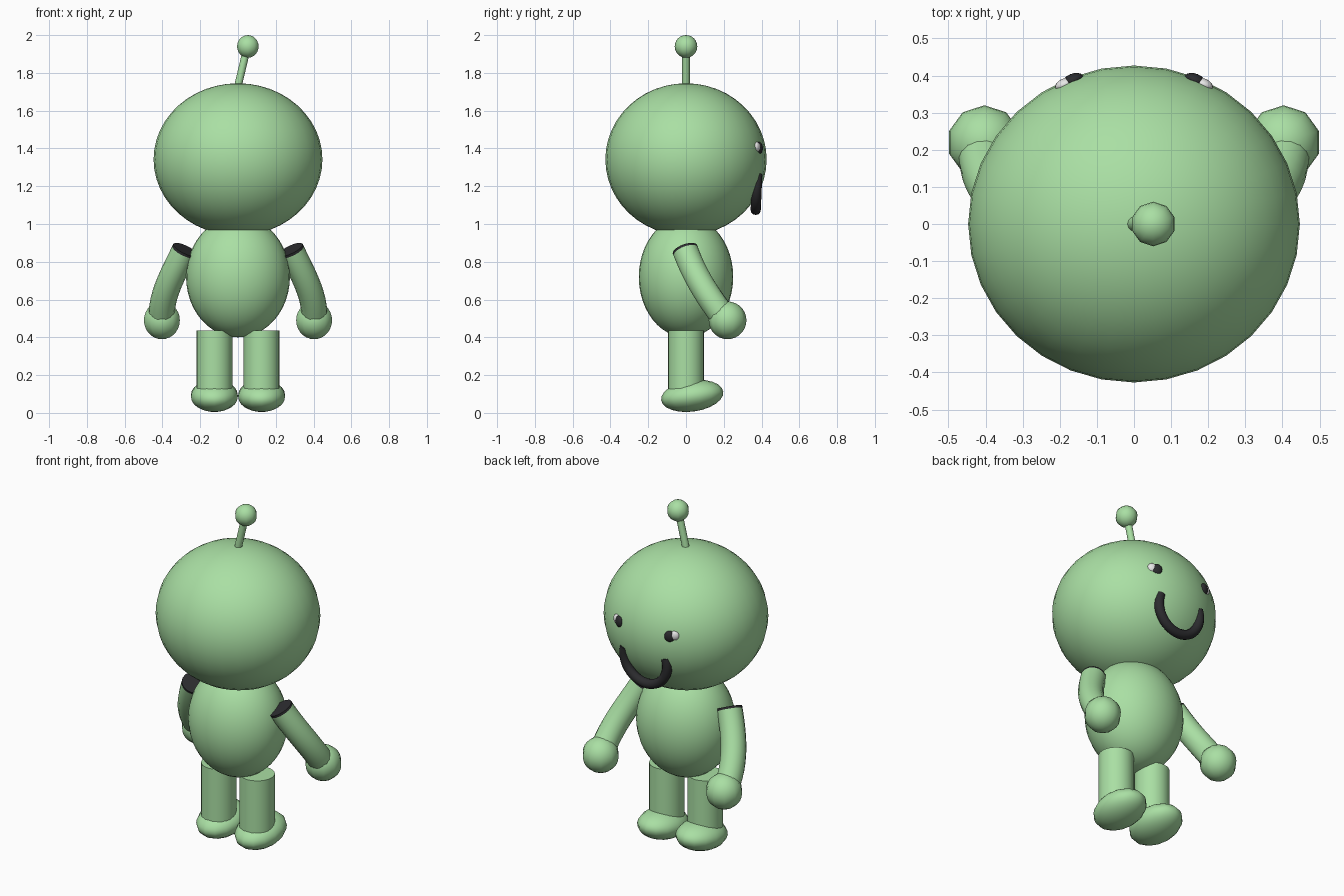
import bpy, bmesh, math
from mathutils import Vector

if "Cube" in bpy.data.objects:
    bpy.data.objects.remove(bpy.data.objects["Cube"])


def material(name, rgb):
    m = bpy.data.materials.new(name)
    m.use_nodes = True
    m.diffuse_color = (*rgb, 1)
    m.node_tree.nodes["Principled BSDF"].inputs["Base Color"].default_value = (*rgb, 1)
    return m


green = material("soft green", (0.40, 0.74, 0.37))
black = material("near black", (0.025, 0.025, 0.028))
white = material("eye white", (0.8, 0.8, 0.8))


def finish(obj, name, *mats):
    obj.name = name
    for m in mats:
        obj.data.materials.append(m)
    for p in obj.data.polygons:
        p.use_smooth = True
    return obj


def ball(name, loc, radii, mat=green, segs=32, rings=24, rot=(0, 0, 0)):
    bpy.ops.mesh.primitive_uv_sphere_add(segments=segs, ring_count=rings, radius=1, location=loc, rotation=rot)
    obj = bpy.context.object
    obj.scale = radii
    return finish(obj, name, mat)


def rod(name, a, b, radius, sides=20):
    a, b = Vector(a), Vector(b)
    bpy.ops.mesh.primitive_cylinder_add(vertices=sides, radius=radius, depth=(b - a).length, location=(a + b) / 2)
    obj = bpy.context.object
    obj.rotation_euler = (b - a).to_track_quat("Z", "Y").to_euler()
    finish(obj, name, green)
    bpy.ops.object.shade_smooth_by_angle(angle=math.radians(40))


def tube(name, points, radii, mats, sides=16):
    """Sweep a round section along points; the second material covers the start."""
    bm = bmesh.new()
    points = [Vector(p) for p in points]
    rings = []
    for i, p in enumerate(points):
        t = (points[min(i + 1, len(points) - 1)] - points[max(i - 1, 0)]).normalized()
        u = t.cross(Vector((0, 1, 0))).normalized()
        v = t.cross(u)
        angles = [math.tau * k / sides for k in range(sides)]
        rings.append([bm.verts.new(p + radii[i] * (u * math.cos(a) + v * math.sin(a))) for a in angles])
    for i in range(len(rings) - 1):
        for k in range(sides):
            n = (k + 1) % sides
            f = bm.faces.new((rings[i][k], rings[i][n], rings[i + 1][n], rings[i + 1][k]))
            f.material_index = 1 if len(mats) > 1 and i == 0 else 0
    start = bm.faces.new(rings[0])
    start.material_index = len(mats) - 1
    bm.faces.new(rings[-1])
    bmesh.ops.recalc_face_normals(bm, faces=bm.faces)
    mesh = bpy.data.meshes.new(name)
    bm.to_mesh(mesh)
    bm.free()
    obj = bpy.data.objects.new(name, mesh)
    bpy.context.collection.objects.link(obj)
    finish(obj, name, *mats)
    bpy.ops.object.select_all(action="DESELECT")
    obj.select_set(True)
    bpy.context.view_layer.objects.active = obj
    bpy.ops.object.shade_smooth_by_angle(angle=math.radians(40))


# Head, body and antenna
ball("head", (0, 0, 1.342), (0.447, 0.427, 0.403))
ball("body", (0, 0, 0.72), (0.275, 0.25, 0.32))
rod("antenna_stem", (-0.005, 0, 1.71), (0.045, 0, 1.92), 0.02, 12)
ball("antenna_ball", (0.052, 0, 1.94), (0.06, 0.06, 0.06), segs=10, rings=12)

# Smile: an open ring half sunk into the face
smile = []
for i in range(25):
    a = math.radians(160 + 220 * i / 24)
    smile.append((0.14 * math.cos(a), 0.375 + 0.03 * math.sin(a) * 0.2, 1.215 + 0.14 * math.sin(a)))
tube("smile", smile, [0.027] * 25, [black], 12)


def arm_path(side, steps=10):
    """Cubic curve from shoulder to wrist, led by a short dark rim."""
    a, b, c, d = (Vector(p) for p in ((0.28, -0.005, 0.865), (0.34, 0.04, 0.74),
                                      (0.40, 0.10, 0.64), (0.405, 0.19, 0.52)))
    pts = []
    for t in [0, 0.03] + [i / steps for i in range(1, steps + 1)]:
        s = 1 - t
        p = a * s**3 + b * 3 * s * s * t + c * 3 * s * t * t + d * t**3
        pts.append((side * p.x, p.y, p.z))
    return pts


# Paired parts
for label, s in (("left", 1), ("right", -1)):
    path = arm_path(s)
    tube(label + "_arm", path, [0.069] * len(path), [green, black])
    ball(label + "_hand", (s * 0.403, 0.22, 0.49), (0.1, 0.1, 0.1), segs=10, rings=14)
    rod(label + "_leg", (s * 0.125, 0, 0.09), (s * 0.125, 0, 0.435), 0.095, 24)
    ball(label + "_foot", (s * 0.125, 0.033, 0.09), (0.127, 0.166, 0.083), segs=14, rings=12,
         rot=(math.radians(8), 0, 0))
    turn = (0, 0, -s * math.radians(24))
    ball(label + "_pupil", (s * 0.165, 0.387, 1.402), (0.03, 0.018, 0.032), black, 16, 10, turn)
    ball(label + "_eye_white", (s * 0.188, 0.376, 1.408), (0.026, 0.016, 0.026), white, 16, 10, turn)
